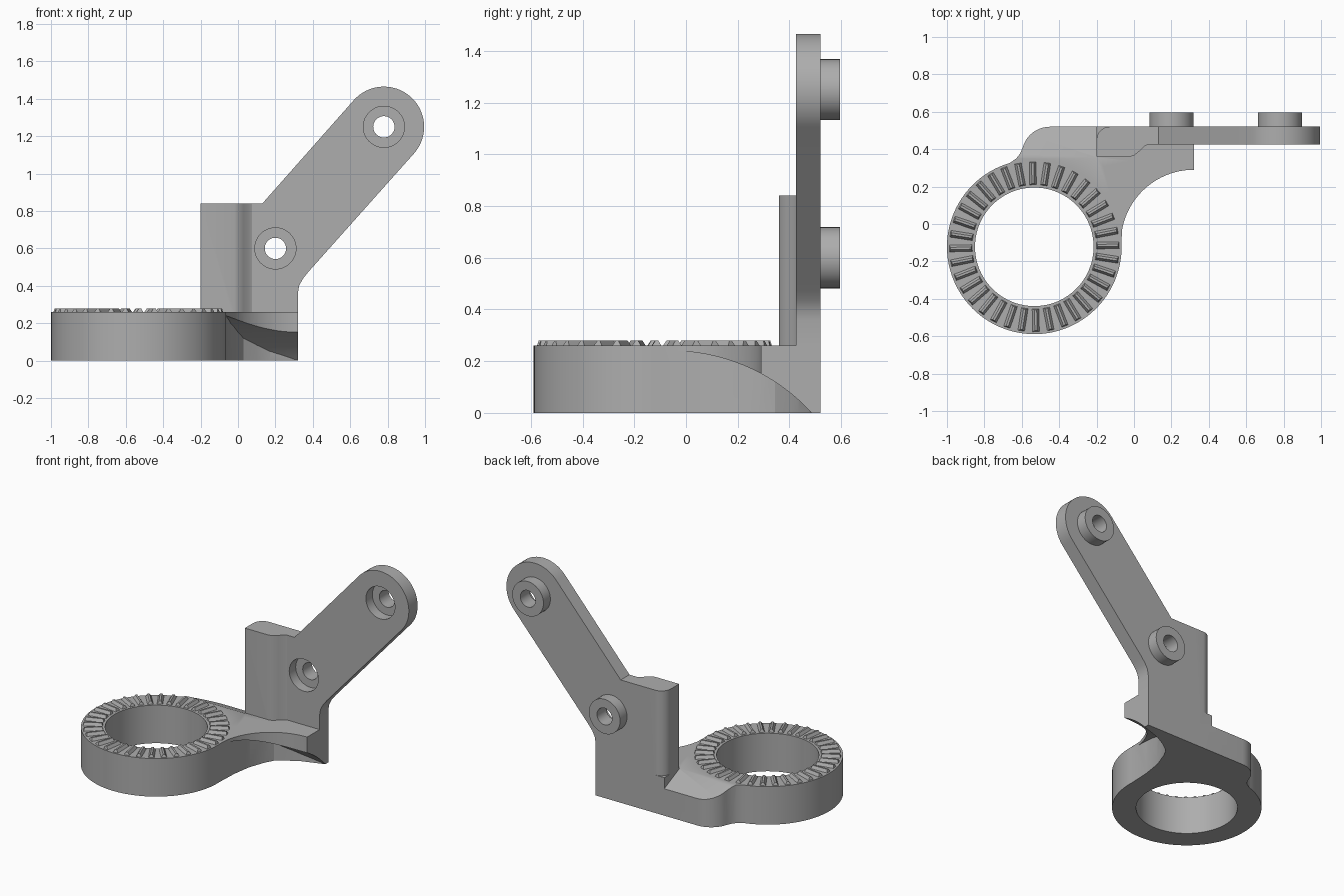
import bpy, bmesh
from math import sin, cos, pi, radians
from mathutils import Matrix, Vector

if "Cube" in bpy.data.objects:
    bpy.data.objects.remove(bpy.data.objects["Cube"])

grey = bpy.data.materials.new("plain grey")
grey.use_nodes = True
colour = (0.42, 0.42, 0.42, 1)
grey.diffuse_color = colour
grey.node_tree.nodes["Principled BSDF"].inputs["Base Color"].default_value = colour


def finish(name, bm):
    bmesh.ops.recalc_face_normals(bm, faces=bm.faces)
    mesh = bpy.data.meshes.new(name)
    bm.to_mesh(mesh)
    bm.free()
    mesh.materials.append(grey)
    obj = bpy.data.objects.new(name, mesh)
    bpy.context.collection.objects.link(obj)
    return obj


def prism(name, points, low, high, axis="Z"):
    """Extrude a flat outline: xy along Z, xz along Y, or yz along X."""
    place = {"Z": lambda a, b: (a, b, low),
             "Y": lambda a, b: (a, low, b),
             "X": lambda a, b: (low, a, b)}[axis]
    bm = bmesh.new()
    face = bm.faces.new([bm.verts.new(place(a, b)) for a, b in points])
    out = bmesh.ops.extrude_face_region(bm, geom=[face])
    step = Vector([(high - low) * (axis == k) for k in "XYZ"])
    moved = [v for v in out["geom"] if isinstance(v, bmesh.types.BMVert)]
    bmesh.ops.translate(bm, verts=moved, vec=step)
    return finish(name, bm)


def arc(cx, cy, r, start, end, n=16):
    return [(cx + r * cos(radians(start + (end - start) * i / n)),
             cy + r * sin(radians(start + (end - start) * i / n)))
            for i in range(n + 1)]


def disc(name, cx, cy, r, low, high, axis="Z", n=64):
    return prism(name, arc(cx, cy, r, 0, 360 - 360 / n, n - 1), low, high, axis)


def combine(target, other, operation):
    mod = target.modifiers.new("join", "BOOLEAN")
    mod.object = other
    mod.operation = operation
    mod.solver = "EXACT"
    bpy.context.view_layer.objects.active = target
    bpy.ops.object.modifier_apply(modifier=mod.name)
    bpy.data.objects.remove(other)


def smooth(obj):
    bpy.ops.object.select_all(action="DESELECT")
    obj.select_set(True)
    bpy.context.view_layer.objects.active = obj
    bpy.ops.object.shade_smooth_by_angle(angle=radians(25))


RX, RY, TOP = -0.533, -0.122, 0.26
BACK, FRONT = 0.52, 0.425

# Ring and the neck that joins it to the upright
bracket = disc("ring_bracket", RX, RY, 0.467, 0, TOP, n=96)
neck = prism("neck", [
    (RX, RY), (-0.068, RY), (-0.06, 0.05), (-0.04, 0.18), (0, 0.29),
    (0.03, 0.345), (0.1, 0.395), (0.17, 0.435), (0.32, 0.485), (0.32, BACK)]
    + arc(-0.45, 0.37, 0.15, 90, 165, 10)
    + [(-0.61, 0.375), (-0.63, 0.35), (-0.67, 0.322)], 0, TOP)
combine(bracket, neck, "UNION")

# Swept wing with a curved underside
wing = prism("wing", [(-0.2, BACK - 0.05), (-0.2, -0.05)]
             + arc(0.32, -0.1, 0.39, 180, 90, 24)
             + [(0.32, BACK), (-0.1, BACK)], 0, TOP)
combine(wing, disc("wing_cutter", -0.06, -0.5, 0.74, -0.5, 0.6, "X", 128), "DIFFERENCE")
combine(bracket, wing, "UNION")

# Sloping shoulder behind the ring
combine(bracket, prism("slope_cutter", [(0.355, TOP), (0.54, 0.175), (0.54, 0.4), (0.355, 0.4)],
                       -0.9, -0.2, "X"), "DIFFERENCE")

# Upright with the slanted arm
arm = prism("arm", [(-0.06, 0.12), (-0.06, 0.84), (0.13, 0.84)]
            + arc(0.78, 1.25, 0.215, 138.2, -41.8, 40)
            + [(0.375, 0.473), (0.345, 0.435), (0.327, 0.4), (0.32, 0.36), (0.32, 0.12)],
            FRONT, BACK, "Y")
combine(bracket, arm, "UNION")

# Thick rounded column at the side of the upright
column = prism("column", [(-0.2, 0.36), (-0.02, 0.36), (0, 0.366), (0.03, 0.39), (0.055, 0.415),
                          (0.085, 0.43), (0.085, BACK)]
               + arc(-0.13, 0.45, 0.07, 90, 180, 8), 0.15, 0.84)
combine(bracket, column, "UNION")

# Hollow bosses on the back, recessed from the front
for x, z in ((0.2, 0.6), (0.78, 1.25)):
    combine(bracket, disc("boss", x, z, 0.118, 0.48, 0.595, "Y", 48), "UNION")
    combine(bracket, disc("recess", x, z, 0.11, 0.3, 0.495, "Y", 48), "DIFFERENCE")
    combine(bracket, disc("bore", x, z, 0.057, 0.3, 0.7, "Y", 48), "DIFFERENCE")

# Ring bore
combine(bracket, disc("ring_bore", RX, RY, 0.317, -0.1, 0.4, n=96), "DIFFERENCE")
smooth(bracket)

# Radial grip ridges on the ring
bm = bmesh.new()
for i in range(36):
    made = bmesh.ops.create_cube(bm, size=1)["verts"]
    for v in made:
        upper = v.co.z > 0
        v.co = Vector((0.393 + v.co.x * (0.11 if upper else 0.125),
                       v.co.y * (0.012 if upper else 0.042),
                       0.279 if upper else 0.255))
    spin = Matrix.Translation((RX, RY, 0)) @ Matrix.Rotation(i * pi / 18 + 0.02, 4, "Z")
    bmesh.ops.transform(bm, matrix=spin, verts=made)
finish("grip_ridges", bm)
